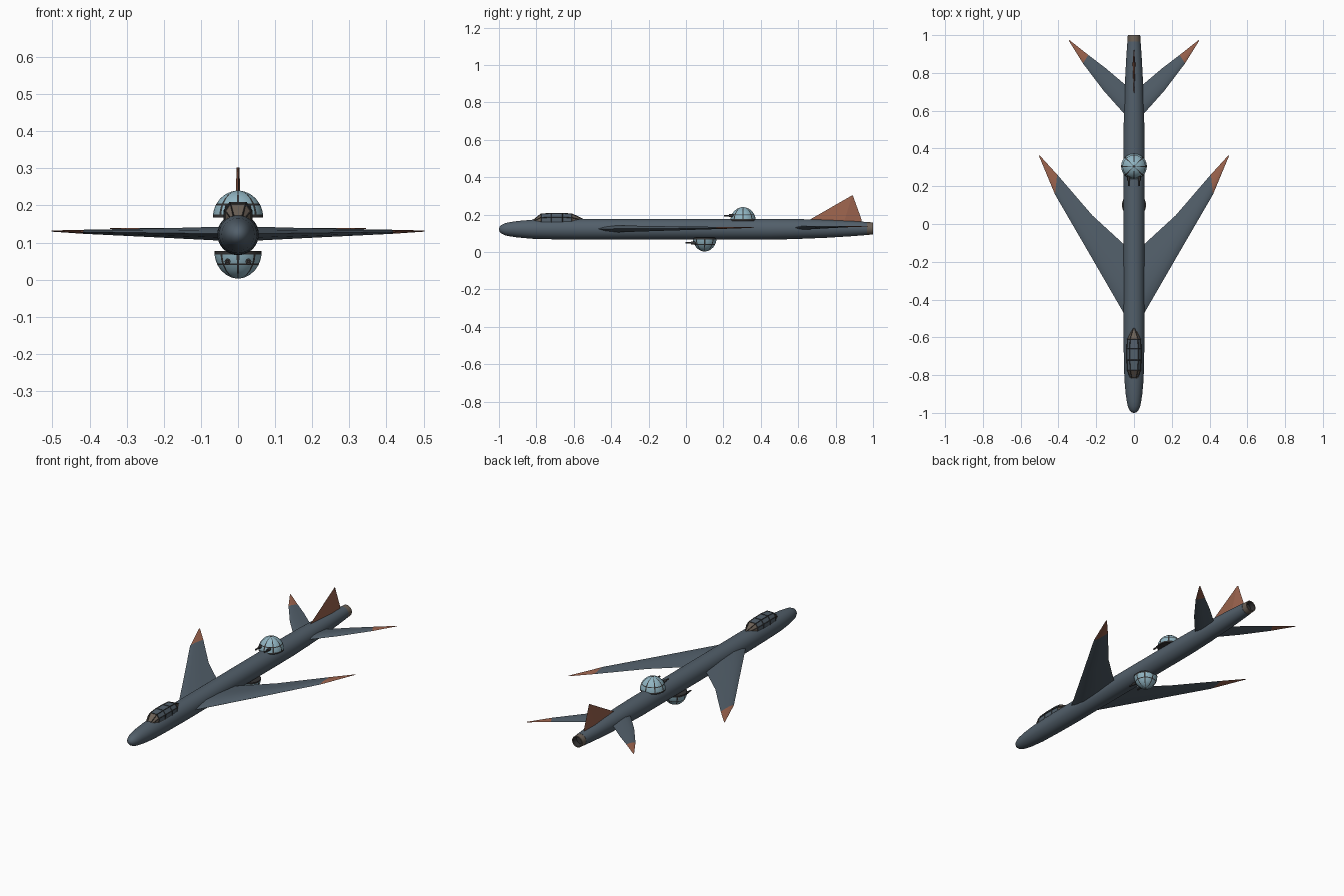
import bpy, bmesh, math
from mathutils import Vector

if "Cube" in bpy.data.objects:
    bpy.data.objects.remove(bpy.data.objects["Cube"])


def material(name, r, g, b):
    m = bpy.data.materials.new(name)
    m.diffuse_color = (r, g, b, 1)
    m.use_nodes = True
    m.node_tree.nodes["Principled BSDF"].inputs["Base Color"].default_value = m.diffuse_color
    return m


SLATE = material("slate_paint", 0.085, 0.115, 0.145)
RUST = material("rust_paint", 0.33, 0.125, 0.075)
GLASS = material("pale_blue_glass", 0.28, 0.46, 0.54)
FRAME = material("dark_frame", 0.035, 0.034, 0.034)
TAN = material("grey_brown_metal", 0.15, 0.12, 0.095)


def finish(name, bm, mats, angle=None):
    bmesh.ops.remove_doubles(bm, verts=bm.verts, dist=1e-5)
    bmesh.ops.recalc_face_normals(bm, faces=bm.faces)
    me = bpy.data.meshes.new(name)
    bm.to_mesh(me)
    bm.free()
    for m in mats:
        me.materials.append(m)
    ob = bpy.data.objects.new(name, me)
    bpy.context.collection.objects.link(ob)
    if angle:
        bpy.ops.object.select_all(action='DESELECT')
        ob.select_set(True)
        bpy.context.view_layer.objects.active = ob
        bpy.ops.object.shade_smooth_by_angle(angle=math.radians(angle))
    return ob


def loft(bm, rings, closed=True, caps=(True, True), mat=lambda row, col: 0):
    """Skin successive rings of points; mat picks a material per quad."""
    vs = [[bm.verts.new(p) for p in ring] for ring in rings]
    n = len(rings[0])
    for i in range(len(vs) - 1):
        for j in range(n if closed else n - 1):
            k = (j + 1) % n
            f = bm.faces.new((vs[i][j], vs[i][k], vs[i + 1][k], vs[i + 1][j]))
            f.material_index = mat(i, j)
    for ring, use, row in ((vs[0], caps[0], 0), (vs[-1], caps[1], len(vs) - 2)):
        if use:
            bm.faces.new(ring).material_index = mat(row, 0)


def circle_y(y, r, z, n=32):
    return [(r * math.cos(2 * math.pi * j / n), y, z + r * math.sin(2 * math.pi * j / n))
            for j in range(n)]


# Fuselage: long tube with a blunt round nose and a tapered tail
bm = bmesh.new()
body = [(-1, .004), (-.996, .014), (-.985, .024), (-.965, .033), (-.94, .038), (-.9, .044),
        (-.82, .051), (-.7, .054), (-.55, .056), (.45, .056), (.6, .053), (.75, .048),
        (.88, .041), (.967, .035)]
loft(bm, [circle_y(y, r, .122 + .004 * max(0, (y - .45) / .52)) for y, r in body])
finish("fuselage", bm, [SLATE], 40)

# Exhaust nozzle: open ring with a dark recess
bm = bmesh.new()
loft(bm, [circle_y(y, r, .126) for y, r in
          [(.96, .034), (1, .033), (1, .027), (.97, .025)]],
     caps=(True, True), mat=lambda i, j: 1 if i == 2 else 0)
finish("exhaust_nozzle", bm, [TAN, FRAME], 40)


# Lifting surfaces: lens sections between leading and trailing edge points
def surface(name, stations, painted):
    """Station: leading (x, y), trailing (x, y), z, thickness."""
    bm = bmesh.new()
    section = [(0, 0), (.1, .55), (.3, 1), (.6, .75), (1, 0), (.6, -.75), (.3, -1), (.1, -.55)]
    for side in (1, -1):
        rings = []
        for (lx, ly), (tx, ty), z, t in stations:
            rings.append([(side * (lx + (tx - lx) * u), ly + (ty - ly) * u, z + v * t / 2)
                          for u, v in section])
        loft(bm, rings, mat=lambda i, j: 1 if i >= painted else 0)
    return finish(name, bm, [SLATE, RUST], 35)


surface("main_wings", [
    ((.01, -.545), (.01, -.13), .123, .040),
    ((.053, -.474), (.053, -.108), .124, .037),
    ((.22, -.185), (.22, .045), .126, .024),
    ((.418, .156), (.407, .262), .129, .011),
    ((.503, .360), (.500, .364), .131, .003)], 3)

surface("tailplanes", [
    ((.01, .54), (.01, .715), .129, .022),
    ((.053, .585), (.053, .743), .130, .020),
    ((.16, .705), (.15, .825), .133, .013),
    ((.27, .85), (.242, .895), .136, .007),
    ((.345, .970), (.342, .974), .138, .003)], 3)

# Tail fin: thin triangular blade with a diamond section
bm = bmesh.new()
loft(bm, [[(0, a, z), (w, m, z), (0, b, z), (-w, m, z)] for a, m, b, z, w in
          [(.60, .84, .94, .145, .007), (.67, .85, .937, .178, .007),
           (.886, .888, .892, .302, .004)]])
finish("tail_fin", bm, [RUST])


# Cockpit canopy: faceted hood with sloped ends and dark framing
def build_canopy(name, mats):
    bm = bmesh.new()
    rings = []
    for y, w, top in [(-.815, .020, .172), (-.775, .034, .204), (-.72, .037, .207),
                      (-.66, .037, .207), (-.61, .035, .204), (-.55, .006, .176)]:
        rings.append([(-w, y, .160), (-w, y, .160 + (top - .160) * .55), (-w * .6, y, top),
                      (w * .6, y, top), (w, y, .160 + (top - .160) * .55), (w, y, .160)])
    loft(bm, rings, mat=lambda i, j: 1 if i in (0, 4) else 0)
    return finish(name, bm, mats)


build_canopy("canopy_panels", [SLATE, TAN])
frame = build_canopy("canopy_frame", [FRAME, FRAME])
wire = frame.modifiers.new("bars", 'WIREFRAME')
wire.thickness = .005
wire.offset = 0
wire.use_even_offset = False


# Gun turrets: glazed domes with eight ribs and a cross ring
def turret(name, y0, z0, r, h, up):
    bm = bmesh.new()
    angles, rib = [], 3.2
    for k in range(8):
        c = 45 * k
        angles += [c - rib, c + rib, c + 16, c + 29]
    lats = [0, 7, 18, 27, 31, 45, 60, 75, 84]
    rings = []
    for lat in lats:
        a = math.radians(lat)
        rings.append([(r * math.cos(a) * math.cos(math.radians(t)),
                       y0 + r * math.cos(a) * math.sin(math.radians(t)),
                       z0 + up * h * math.sin(a)) for t in angles])
    rings.append([(p[0] * .3, y0 + (p[1] - y0) * .3, z0 + up * h) for p in rings[-1]])
    loft(bm, rings, mat=lambda i, j: 1 if j % 4 == 0 or i in (0, 3) or i >= 8 else 0)
    finish(name + "_dome", bm, [GLASS, FRAME], 40)

    # Twin forward guns, each a sleeve and a thin barrel
    bm = bmesh.new()
    zg = z0 + up * h * .38
    for x in (-.028, .028):
        prof = [(y0 - .035, .008), (y0 - .074, .008), (y0 - .074, .0045), (y0 - .103, .0045)]
        loft(bm, [[(p[0] + x, p[1], p[2]) for p in circle_y(y, q, zg, 10)] for y, q in prof])
    finish(name + "_guns", bm, [FRAME], 40)


turret("upper_turret", .305, .167, .068, .073, 1)
turret("lower_turret", .10, .077, .064, .074, -1)
